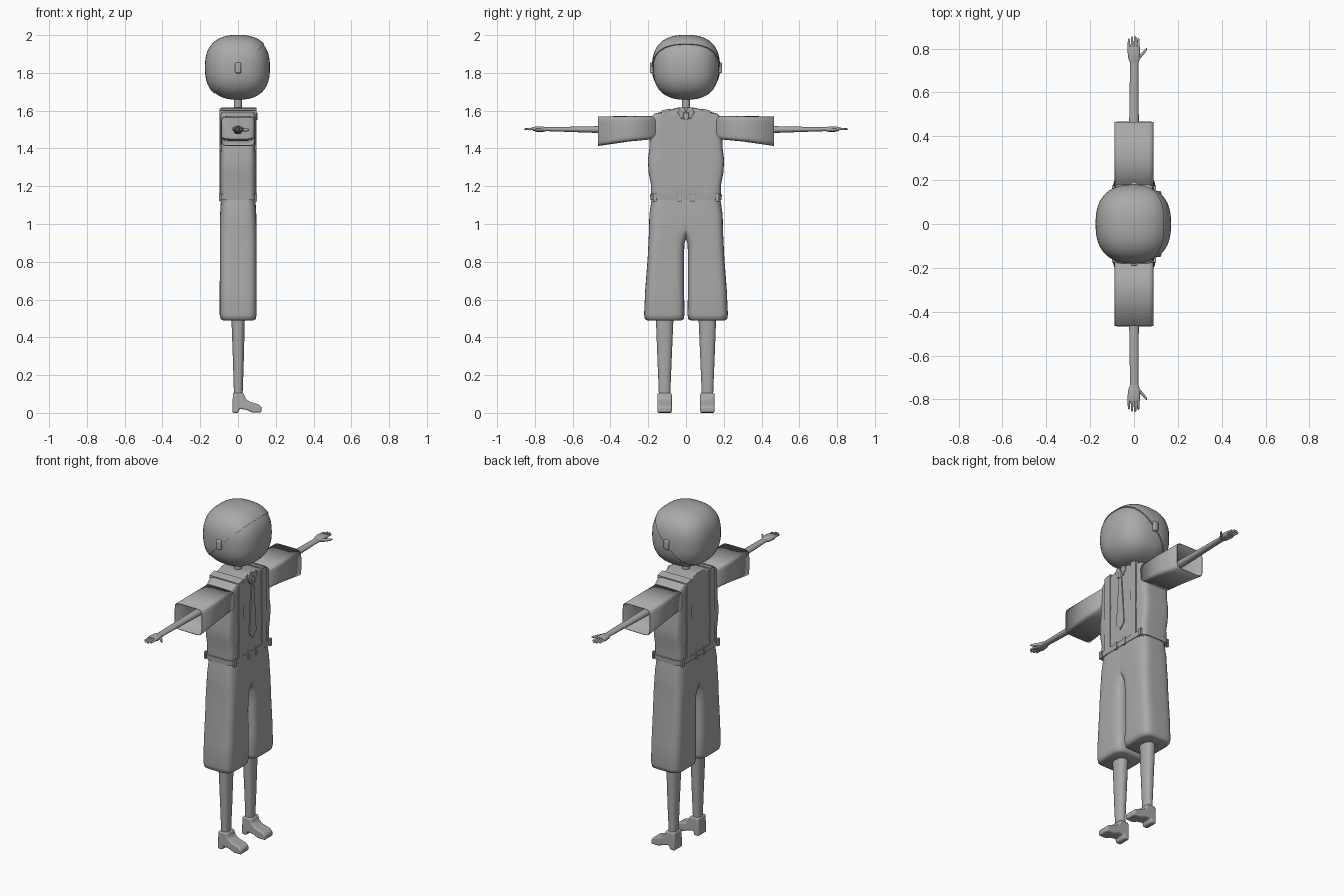
import bpy, bmesh, math
from mathutils import Vector

if "Cube" in bpy.data.objects:
    bpy.data.objects.remove(bpy.data.objects["Cube"])

GREY = (0.4, 0.4, 0.4, 1)
clay = bpy.data.materials.new("plain grey")
clay.use_nodes = True
clay.diffuse_color = GREY
clay.node_tree.nodes["Principled BSDF"].inputs["Base Color"].default_value = GREY


def finish(name, bm, mirror=False, bevel=0, solid=0, angle=40):
    """Turn a bmesh into a shaded object, optionally mirrored across y."""
    bmesh.ops.recalc_face_normals(bm, faces=bm.faces)
    mesh = bpy.data.meshes.new(name)
    bm.to_mesh(mesh)
    bm.free()
    mesh.materials.append(clay)
    mesh.shade_smooth()
    mesh.set_sharp_from_angle(angle=math.radians(angle))
    obj = bpy.data.objects.new(name, mesh)
    bpy.context.collection.objects.link(obj)
    if solid:
        mod = obj.modifiers.new("thickness", 'SOLIDIFY')
        mod.thickness = solid
    if bevel:
        mod = obj.modifiers.new("rounding", 'BEVEL')
        mod.width, mod.segments = bevel, 3
    if mirror:
        mod = obj.modifiers.new("other side", 'MIRROR')
        mod.use_axis = (False, True, False)
        mod.use_mirror_merge = False
    return obj


def power(value, p):
    return math.copysign(abs(value) ** (2 / p), value)


def loft(name, axis, rings, p=2, n=32, cap=True, **options):
    """Skin rounded-box rings (t, u0, u1, v0, v1) along the y or z axis."""
    bm = bmesh.new()
    loops = []
    for t, u0, u1, v0, v1 in rings:
        loop = []
        for i in range(n):
            a = math.tau * (i + 0.5) / n
            u = (u0 + u1) / 2 + (u1 - u0) / 2 * power(math.cos(a), p)
            v = (v0 + v1) / 2 + (v1 - v0) / 2 * power(math.sin(a), p)
            loop.append(bm.verts.new((u, t, v) if axis == 'y' else (u, v, t)))
        loops.append(loop)
    for lower, upper in zip(loops, loops[1:]):
        for i in range(n):
            j = (i + 1) % n
            bm.faces.new((lower[i], lower[j], upper[j], upper[i]))
    if cap:
        bm.faces.new(loops[0])
        bm.faces.new(loops[-1])
    return finish(name, bm, **options)


def prism(name, axis, points, start, end, **options):
    """Extrude an outline along x (points are y, z) or y (points are x, z)."""
    bm = bmesh.new()
    place = (lambda a, b, t: (t, a, b)) if axis == 'x' else (lambda a, b, t: (a, t, b))
    face = bm.faces.new([bm.verts.new(place(a, b, start)) for a, b in points])
    new = bmesh.ops.extrude_face_region(bm, geom=[face])["geom"]
    shift = Vector(place(0, 0, end - start))
    bmesh.ops.translate(bm, vec=shift, verts=[v for v in new if isinstance(v, bmesh.types.BMVert)])
    return finish(name, bm, **options)


def rect(a0, a1, b0, b1):
    return [(a0, b0), (a1, b0), (a1, b1), (a0, b1)]


def ball(size, p=2.5):
    """Rounded-cube ball for the head shapes."""
    bm = bmesh.new()
    bmesh.ops.create_uvsphere(bm, u_segments=48, v_segments=32, radius=1)
    for v in bm.verts:
        norm = sum(abs(c) ** p for c in v.co) ** (1 / p)
        v.co = Vector(c / norm * s for c, s in zip(v.co, size)) + Vector((0, 0, 1.828))
    return bm


# Head, with a hair shell cut along a slanting hairline
finish("head", ball((0.169, 0.174, 0.17)))
hair = ball((0.175, 0.18, 0.173))
cut = bmesh.ops.bisect_plane(hair, geom=hair.verts[:] + hair.edges[:] + hair.faces[:],
                             plane_co=(0, 0, 1.815), plane_no=(1, 0, -1), clear_outer=True)
rim = [e for e in cut["geom_cut"] if isinstance(e, bmesh.types.BMEdge)]
bmesh.ops.contextual_create(hair, geom=rim)
finish("hair", hair)
prism("ears", 'y', rect(-0.015, 0.017, 1.798, 1.855), 0.15, 0.191, mirror=True, bevel=0.008)
loft("neck", 'z', [(1.56, -0.022, 0.022, -0.022, 0.022), (1.68, -0.02, 0.02, -0.02, 0.02)])

# Shirt body with sloping shoulders
body = [(1.12, 0.088, 0.18), (1.17, 0.094, 0.186), (1.21, 0.093, 0.186), (1.27, 0.094, 0.198),
        (1.34, 0.094, 0.202), (1.4, 0.092, 0.194), (1.46, 0.093, 0.192), (1.565, 0.093, 0.188),
        (1.585, 0.093, 0.165), (1.618, 0.088, 0.035)]
loft("shirt_body", 'z', [(z, -x, x, -y, y) for z, x, y in body], p=7, n=48)

# Wide open sleeves
loft("sleeves", 'y', [(0.16, -0.088, 0.088, 1.45, 1.572), (0.3, -0.09, 0.09, 1.437, 1.571),
                      (0.466, -0.09, 0.09, 1.413, 1.57)],
     p=7, n=48, cap=False, mirror=True, solid=0.004)

# Braces: front, back and shoulder strips
for label, x0, x1 in (("front", 0.085, 0.097), ("back", -0.097, -0.085)):
    prism(label + "_braces", 'x', rect(0.085, 0.13, 1.15, 1.595), x0, x1, mirror=True)
prism("shoulder_braces", 'x', [(0.085, 1.59), (0.13, 1.58), (0.13, 1.6), (0.085, 1.611)],
      -0.097, 0.097, mirror=True)

# Collar and necktie
prism("collar", 'x', [(0.0, 1.595), (0.022, 1.555), (0.045, 1.59), (0.032, 1.618), (0.01, 1.618)],
      0.07, 0.098, mirror=True, bevel=0.003)
prism("tie_knot", 'x', [(-0.017, 1.59), (-0.011, 1.55), (0.011, 1.55), (0.017, 1.59)],
      0.085, 0.103, bevel=0.004)
prism("tie_blade", 'x', [(-0.01, 1.555), (-0.032, 1.265), (0, 1.23), (0.032, 1.265), (0.01, 1.555)],
      0.085, 0.099)

# Belt with loops
loft("belt", 'z', [(1.126, -0.096, 0.096, -0.188, 0.188), (1.156, -0.098, 0.098, -0.19, 0.19)],
     p=7, n=48)
for label, x0, x1 in (("front", 0.09, 0.101), ("back", -0.101, -0.09)):
    for part, y in (("inner", 0.035), ("outer", 0.165)):
        prism(f"{label}_{part}_belt_loops", 'x', rect(y - 0.01, y + 0.01, 1.12, 1.162),
              x0, x1, mirror=True)

# Wide trousers: each leg overlaps the other above the crotch
legs = [(0.49, 0.08, 0.025, 0.205), (0.497, 0.092, 0.012, 0.218), (0.52, 0.097, 0.008, 0.222),
        (0.65, 0.097, 0.01, 0.216), (0.82, 0.096, 0.011, 0.203), (0.9, 0.096, 0.008, 0.199),
        (0.94, 0.096, -0.01, 0.197), (0.98, 0.096, -0.05, 0.196), (1.05, 0.095, -0.1, 0.194),
        (1.135, 0.09, -0.12, 0.182)]
loft("trousers", 'z', [(z, -x, x + 0.002, y0, y1) for z, x, y0, y1 in legs],
     p=4.5, n=48, mirror=True, angle=60)

# Shins and heeled shoes
loft("shins", 'z', [(0.08, -0.021, 0.024, 0.084, 0.143), (0.25, -0.026, 0.03, 0.077, 0.15),
                    (0.53, -0.036, 0.037, 0.065, 0.161)], p=2.3, mirror=True)
shoe = [(-0.03, 0), (0.002, 0), (0.008, 0.022), (0.045, 0.016), (0.075, 0.002), (0.124, 0.002),
        (0.125, 0.03), (0.108, 0.045), (0.06, 0.06), (0.038, 0.078), (0.03, 0.105), (-0.027, 0.105)]
prism("shoes", 'y', shoe, 0.075, 0.151, mirror=True, bevel=0.008)

# Arms, palms and digits
loft("arms", 'y', [(0.17, -0.025, 0.025, 1.475, 1.522), (0.47, -0.022, 0.022, 1.482, 1.518),
                   (0.75, -0.018, 0.02, 1.492, 1.512)], mirror=True)
loft("palms", 'y', [(0.735, -0.018, 0.02, 1.492, 1.512), (0.755, -0.026, 0.027, 1.488, 1.515),
                    (0.79, -0.03, 0.028, 1.488, 1.517), (0.81, -0.028, 0.026, 1.494, 1.513)],
     p=2.6, mirror=True)


def digit(name, path):
    loft(name, 'y', [(y, x - r, x + r, z - r, z + r) for y, x, z, r in path], n=12, mirror=True)


for label, x, tip in (("index", 0.02, 0.848), ("middle", 0.005, 0.858),
                      ("ring", -0.009, 0.856), ("little", -0.023, 0.845)):
    digit(label + "_fingers", [(0.795, x, 1.505, 0.0065), (tip - 0.006, x, 1.502, 0.0055),
                               (tip, x, 1.501, 0.002)])
digit("thumbs", [(0.75, 0.015, 1.5, 0.01), (0.775, 0.037, 1.499, 0.009),
                 (0.793, 0.052, 1.498, 0.007), (0.803, 0.058, 1.498, 0.002)])
